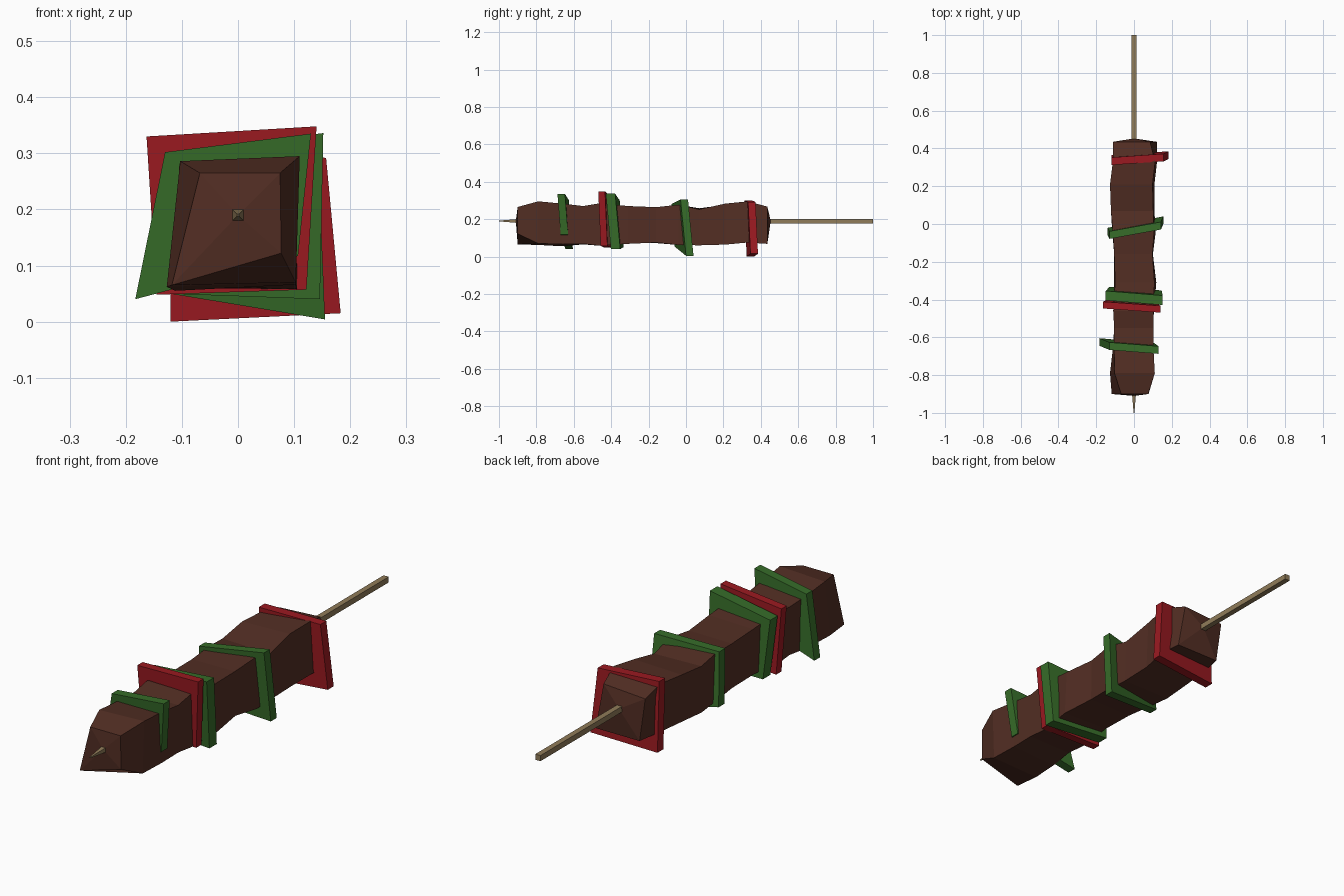
import bpy

def material(name, rgb):
    m = bpy.data.materials.new(name)
    m.diffuse_color = (*rgb, 1)
    return m

MEAT = material("meat_brown", (0.085, 0.027, 0.017))
GREEN = material("pepper_green", (0.037, 0.15, 0.022))
RED = material("pepper_red", (0.33, 0.010, 0.015))
WOOD = material("wood", (0.28, 0.20, 0.10))

def loft(name, rings, mat, tips=(None, None)):
    """Skin four-sided rings ordered front to back; ends are flat or pointed."""
    verts = [p for r in rings for p in r]
    n = len(rings)
    faces = [(4*i + j, 4*i + 4 + j, 4*i + 4 + (j+1) % 4, 4*i + (j+1) % 4)
             for i in range(n - 1) for j in range(4)]
    for tip, base, order in ((tips[0], 0, (0, 1, 2, 3)), (tips[1], 4*n - 4, (3, 2, 1, 0))):
        ids = [base + k for k in order]
        if tip is None:
            faces.append(ids)
        else:
            verts.append(tip)
            faces += [(ids[k], ids[(k+1) % 4], len(verts) - 1) for k in range(4)]
    # rings run clockwise seen from the front, so flip to face outward
    me = bpy.data.meshes.new(name)
    me.from_pydata(verts, [], [f[::-1] for f in faces])
    me.materials.append(mat)
    ob = bpy.data.objects.new(name, me)
    bpy.context.collection.objects.link(ob)
    return ob

def slab(name, corners, y, ax, az, t, mat):
    """Slightly tilted pepper slice; corners are (x, z) from top left clockwise."""
    rings = [[(x, y + ax*x + az*(z - 0.19) + s*t/2, z) for x, z in corners] for s in (-1, 1)]
    return loft(name, rings, mat)

# Skewer stick with a pointed front end
def square(y, h):
    return [(-h, y, 0.19 + h), (h, y, 0.19 + h), (h, y, 0.19 - h), (-h, y, 0.19 - h)]
loft("skewer_stick", [square(-1, 0.002), square(-0.88, 0.012), square(1, 0.012)], WOOD)

# Meat column: y, then top left, top right, bottom right, bottom left as x, z
sections = [
    (-0.90, -0.068, 0.265, 0.075, 0.265, 0.077, 0.122, -0.118, 0.065),
    (-0.79, -0.103, 0.286, 0.110, 0.295, 0.103, 0.070, -0.127, 0.062),
    (-0.66, -0.105, 0.275, 0.103, 0.283, 0.103, 0.066, -0.112, 0.055),
    (-0.55, -0.105, 0.270, 0.103, 0.270, 0.103, 0.068, -0.105, 0.065),
    (-0.46, -0.110, 0.282, 0.103, 0.285, 0.105, 0.058, -0.108, 0.060),
    (-0.31, -0.100, 0.265, 0.108, 0.270, 0.118, 0.068, -0.105, 0.075),
    (-0.16, -0.105, 0.262, 0.098, 0.264, 0.100, 0.075, -0.105, 0.072),
    (-0.04, -0.112, 0.268, 0.106, 0.277, 0.115, 0.062, -0.115, 0.066),
    (0.07, -0.122, 0.258, 0.102, 0.252, 0.108, 0.060, -0.122, 0.060),
    (0.21, -0.127, 0.276, 0.098, 0.283, 0.108, 0.064, -0.122, 0.072),
    (0.33, -0.112, 0.280, 0.112, 0.295, 0.122, 0.075, -0.112, 0.075),
    (0.435, -0.112, 0.255, 0.085, 0.267, 0.122, 0.068, -0.085, 0.068),
]
rings = [[(s[k], s[0], s[k + 1]) for k in (1, 3, 5, 7)] for s in sections]
loft("meat", rings, MEAT, ((0, -0.91, 0.19), (0, 0.453, 0.19)))

# Pepper slices, front to back
slab("green_pepper_front", [(-0.13, 0.302), (0.13, 0.335), (0.107, 0.117), (-0.183, 0.04)],
     -0.648, -0.07, -0.07, 0.04, GREEN)
slab("red_pepper_front", [(-0.163, 0.33), (0.14, 0.348), (0.122, 0.057), (-0.145, 0.048)],
     -0.435, -0.07, -0.04, 0.036, RED)
slab("green_pepper_middle", [(-0.15, 0.30), (0.152, 0.336), (0.146, 0.04), (-0.13, 0.05)],
     -0.380, -0.07, -0.09, 0.05, GREEN)
slab("green_pepper_back", [(-0.13, 0.28), (0.143, 0.305), (0.155, 0.004), (-0.14, 0.053)],
     -0.026, 0.19, -0.09, 0.04, GREEN)
slab("red_pepper_back", [(-0.12, 0.30), (0.157, 0.292), (0.183, 0.015), (-0.12, 0.0)],
     0.345, 0.07, -0.04, 0.04, RED)
